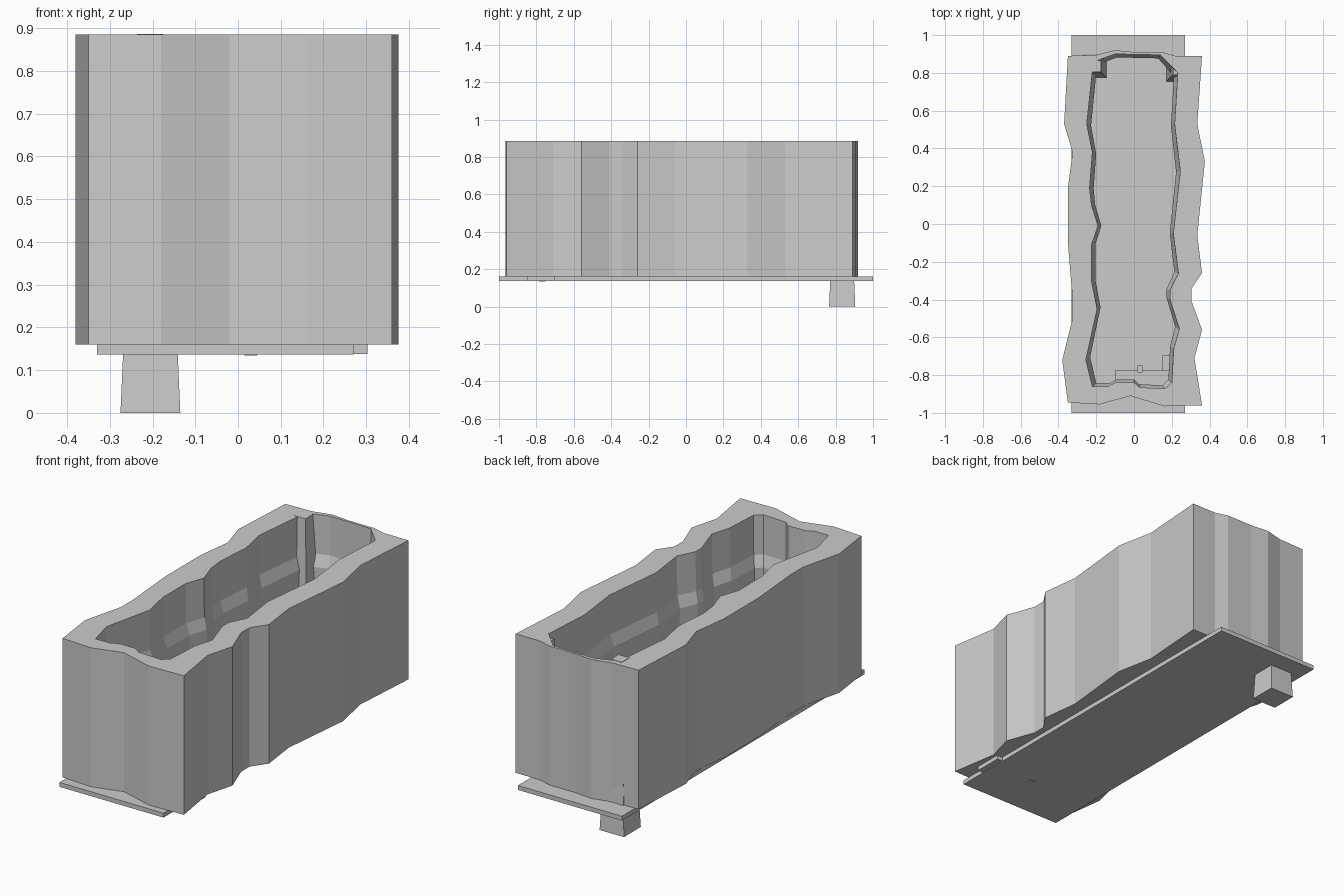
import bpy, bmesh

if "Cube" in bpy.data.objects:
    bpy.data.objects.remove(bpy.data.objects["Cube"])

Z0, Z1 = 0.16, 0.885


def finish(name, bm):
    bmesh.ops.recalc_face_normals(bm, faces=bm.faces)
    me = bpy.data.meshes.new(name)
    bm.to_mesh(me)
    bm.free()
    ob = bpy.data.objects.new(name, me)
    bpy.context.collection.objects.link(ob)
    return ob


def frustum(name, x0, x1, y0, y1, z0, z1, inset=0.0):
    bm = bmesh.new()
    rings = []
    for z, d in ((z0, 0), (z1, inset)):
        rings.append([bm.verts.new(p) for p in (
            (x0 + d, y0 + d, z), (x1 - d, y0 + d, z),
            (x1 - d, y1 - d, z), (x0 + d, y1 - d, z))])
    a, b = rings
    bm.faces.new(a)
    bm.faces.new(b)
    for i in range(4):
        j = (i + 1) % 4
        bm.faces.new((a[i], a[j], b[j], b[i]))
    return finish(name, bm)


def wall_rings(bm, pts, levels):
    """Stack scaled copies of an outline and skin them; return first and last edges."""
    rings = [[bm.verts.new((x * sx, y * sy, z)) for x, y in pts] for z, sx, sy in levels]
    n = len(pts)
    for a, b in zip(rings, rings[1:]):
        for i in range(n):
            j = (i + 1) % n
            bm.faces.new((a[i], a[j], b[j], b[i]))
    return [[bm.edges.get((r[i], r[(i + 1) % n])) for i in range(n)]
            for r in (rings[0], rings[-1])]


# Rough-hewn trough wall
outer = [(-.35, .89), (-.37, .53), (-.325, .38), (-.35, .19), (-.35, -.10),
         (-.325, -.40), (-.325, -.50), (-.38, -.72), (-.35, -.945),
         (-.18, -.955), (-.02, -.91), (.16, -.965), (.36, -.96),
         (.32, -.71), (.36, -.56), (.305, -.41), (.305, -.34), (.36, -.26),
         (.335, -.06), (.375, .33), (.335, .53), (.36, .89),
         (.22, .89), (.15, .91), (0, .91), (-.10, .92), (-.2, .895)]
inner = [(-.21, .86), (-.22, .81), (-.25, .53), (-.22, .38), (-.235, .19),
         (-.225, .10), (-.19, -.01), (-.225, -.11), (-.225, -.30), (-.195, -.45),
         (-.255, -.72), (-.22, -.86), (-.14, -.86), (-.10, -.84), (0, -.84),
         (.03, -.865), (.165, -.872), (.2, -.84), (.21, -.66), (.24, -.555),
         (.19, -.40), (.19, -.35), (.235, -.26), (.208, -.05), (.245, .28),
         (.215, .53), (.232, .80), (.14, .895), (-.10, .90)]
bm = bmesh.new()
ob_, ot = wall_rings(bm, outer, [(Z0, 1, 1), (Z1, 1, 1)])
ib, it = wall_rings(bm, inner, [(Z0, .94, .985), (.62, .91, .98), (.68, .985, 1), (Z1, 1, 1)])
for edges in (ob_ + ib, ot + it):
    bmesh.ops.triangle_fill(bm, use_beauty=True, edges=edges)
bmesh.ops.dissolve_limit(bm, angle_limit=.01, verts=bm.verts, edges=bm.edges)
finish("trough_wall", bm)

# Base board and its side tab
frustum("base_board", -.33, .27, -1, 1, .137, Z0)
frustum("base_tab", .15, .303, -.85, -.70, .138, Z0)

# Tapered corner leg running through the wall, and the opposite inner post
frustum("corner_leg", -.275, -.135, .765, .905, 0, .887, .039)
frustum("inner_post", .172, .30, .755, .88, Z0, .86, .035)

# Low blocks on the floor at the front end
frustum("floor_block", -.10, .21, -.86, -.775, .15, .19)
frustum("floor_block_side", .15, .22, -.80, -.695, .15, .175)
frustum("floor_peg", .015, .045, -.785, -.75, .134, .21)
